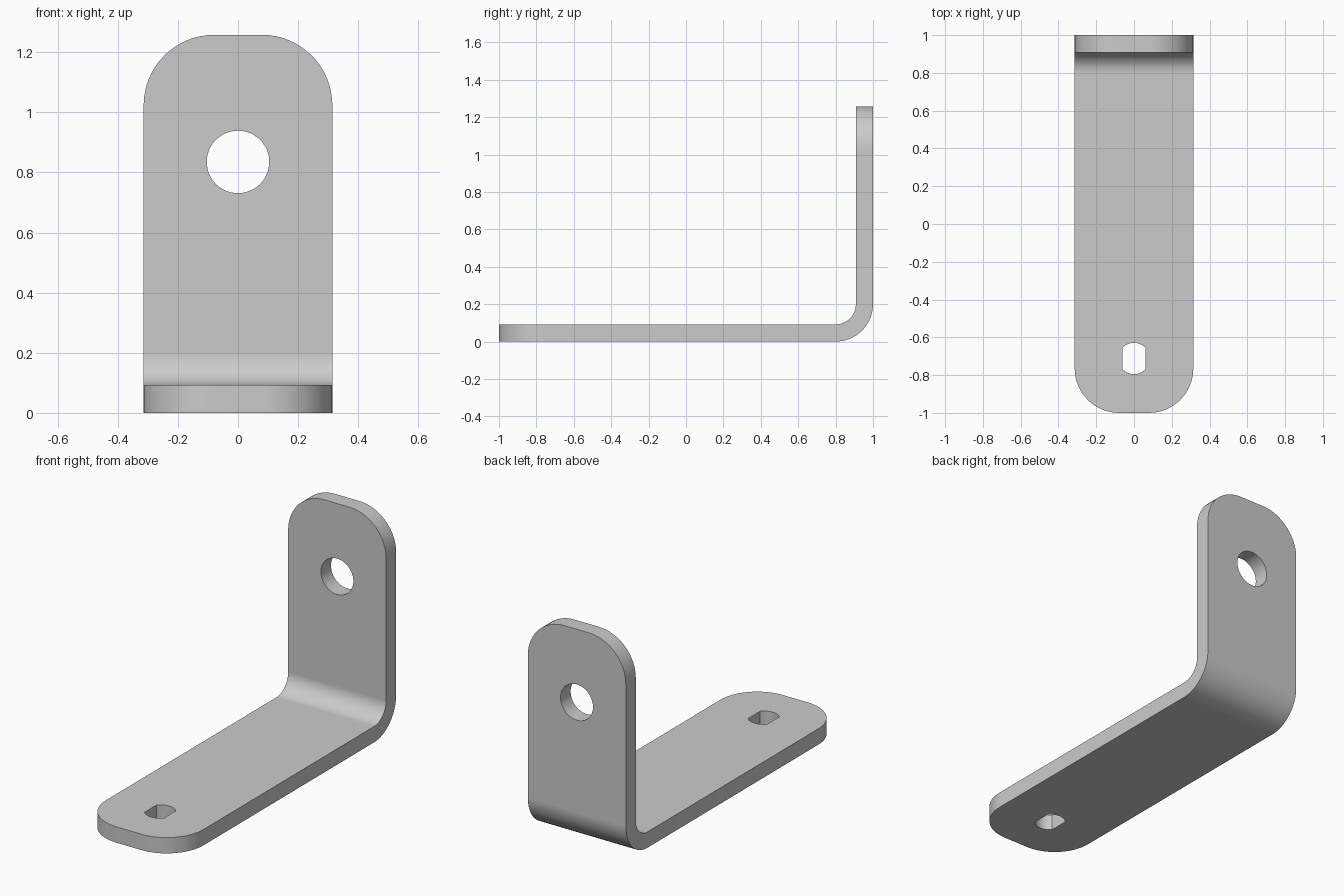
import bpy, bmesh
from math import sin, cos, pi, sqrt, asin, radians
from mathutils import Vector

if "Cube" in bpy.data.objects:
    bpy.data.objects.remove(bpy.data.objects["Cube"])

HALF_W, HEIGHT, THICK = 0.314, 1.258, 0.092
BEND_R, CORNER_R = 0.2, 0.235
HOLE_Z, HOLE_R = 0.835, 0.104
SLOT_Y, SLOT_R, SLOT_HALF = -0.712, 0.083, 0.062

steel = bpy.data.materials.new("steel grey")
steel.use_nodes = True
grey = (0.6, 0.6, 0.6, 1)
steel.diffuse_color = grey
steel.node_tree.nodes["Principled BSDF"].inputs["Base Color"].default_value = grey


def arc(cx, cy, r, start, end, steps):
    angles = [start + (end - start) * i / steps for i in range(steps + 1)]
    return [(cx + r * cos(a), cy + r * sin(a)) for a in angles]


def prism(name, points, offset, edit=None):
    """Extrude a closed outline of 3D points into a solid."""
    bm = bmesh.new()
    face = bm.faces.new([bm.verts.new(p) for p in points])
    grown = bmesh.ops.extrude_face_region(bm, geom=[face])["geom"]
    bmesh.ops.translate(bm, vec=Vector(offset),
                        verts=[v for v in grown if isinstance(v, bmesh.types.BMVert)])
    # the starting face stays as the cap of the solid
    bmesh.ops.recalc_face_normals(bm, faces=bm.faces)
    if edit:
        edit(bm)
    mesh = bpy.data.meshes.new(name)
    bm.to_mesh(mesh)
    bm.free()
    obj = bpy.data.objects.new(name, mesh)
    bpy.context.collection.objects.link(obj)
    return obj


def round_ends(bm):
    """Round the corners at the free end of each leg."""
    def is_corner(e):
        a, b = (v.co for v in e.verts)
        if abs(a.x - b.x) > 0.01:
            return False
        return (all(abs(p.y + 1) < 0.001 for p in (a, b))
                or all(abs(p.z - HEIGHT) < 0.001 for p in (a, b)))
    bmesh.ops.bevel(bm, geom=[e for e in bm.edges if is_corner(e)], offset=CORNER_R,
                    offset_type='OFFSET', segments=16, profile=0.5, affect='EDGES')


# Bent strip: side profile with concentric bend arcs
cy, cz = 1 - BEND_R, BEND_R
profile = [(-1, 0)] + arc(cy, cz, BEND_R, -pi / 2, 0, 16)
profile += [(1, HEIGHT), (1 - THICK, HEIGHT)]
profile += arc(cy, cz, BEND_R - THICK, 0, -pi / 2, 16) + [(-1, THICK)]
bracket = prism("angle_bracket", [(-HALF_W, y, z) for y, z in profile],
                (2 * HALF_W, 0, 0), round_ends)
bracket.data.materials.append(steel)

# Round hole in the upright leg, flat-sided hole in the base leg
circle = arc(0, HOLE_Z, HOLE_R, 0, 2 * pi, 48)[:-1]
hole = prism("round_hole_cutter", [(x, 0.8, z) for x, z in circle], (0, 0.4, 0))
half = asin(SLOT_HALF / SLOT_R)
slot_outline = (arc(0, SLOT_Y, SLOT_R, pi / 2 - half, pi / 2 + half, 12)
                + arc(0, SLOT_Y, SLOT_R, 1.5 * pi - half, 1.5 * pi + half, 12))
slot = prism("flat_sided_hole_cutter", [(x, y, -0.1) for x, y in slot_outline], (0, 0, 0.3))

bpy.context.view_layer.objects.active = bracket
for cutter in (hole, slot):
    cutter.hide_render = True
    mod = bracket.modifiers.new(cutter.name, 'BOOLEAN')
    mod.operation, mod.solver, mod.object = 'DIFFERENCE', 'EXACT', cutter
    bpy.ops.object.modifier_apply(modifier=mod.name)
    bpy.data.objects.remove(cutter)

# Smooth bends and corners, crisp rims, flat legs
bpy.ops.object.select_all(action='DESELECT')
bracket.select_set(True)
bpy.ops.object.shade_smooth_by_angle(angle=radians(30))
weighted = bracket.modifiers.new("flat_legs", 'WEIGHTED_NORMAL')
weighted.keep_sharp = True
